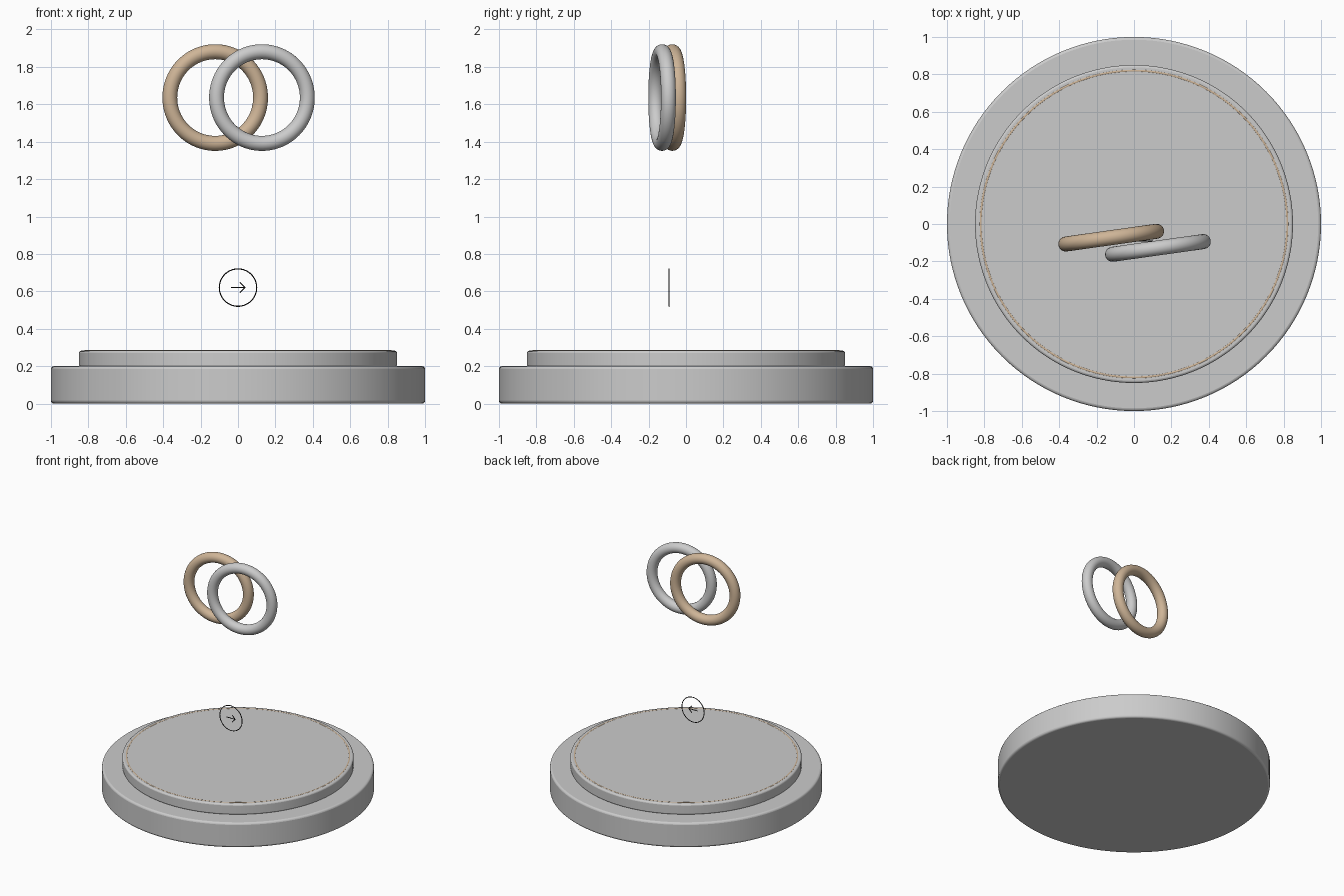
import bpy, math
from mathutils import Vector

if "Cube" in bpy.data.objects:
    bpy.data.objects.remove(bpy.data.objects["Cube"])


def material(name, rgb):
    m = bpy.data.materials.new(name)
    m.diffuse_color = (*rgb, 1)
    m.use_nodes = True
    m.node_tree.nodes["Principled BSDF"].inputs["Base Color"].default_value = m.diffuse_color
    return m


tan = material("tan", (0.62, 0.46, 0.31))
black = material("black", (0.01, 0.01, 0.01))


def finish(name, mat=None, angle=35):
    ob = bpy.context.object
    ob.name = name
    bpy.ops.object.shade_smooth_by_angle(angle=math.radians(angle))
    if mat:
        ob.data.materials.append(mat)
    return ob


def disc(name, radius, z0, z1, bevel):
    bpy.ops.mesh.primitive_cylinder_add(vertices=128, radius=radius, depth=z1 - z0,
                                        location=(0, 0, (z0 + z1) / 2))
    ob = finish(name)
    mod = ob.modifiers.new("rounded_edge", 'BEVEL')
    mod.width, mod.segments, mod.limit_method = bevel, 3, 'ANGLE'


def ring(name, loc, rot, major, minor, mat=None, segs=96, sides=24):
    bpy.ops.mesh.primitive_torus_add(location=loc, rotation=rot, major_radius=major,
                                     minor_radius=minor, major_segments=segs, minor_segments=sides)
    finish(name, mat, 60)


def rod(name, a, b, radius, mat):
    a, b = Vector(a), Vector(b)
    d = b - a
    bpy.ops.mesh.primitive_cylinder_add(vertices=8, radius=radius, depth=d.length,
                                        location=(a + b) / 2,
                                        rotation=d.to_track_quat('Z', 'Y').to_euler())
    finish(name, mat, 60)


# Two-tier round stand with a thin inlaid trim ring
disc("base", 1.0, 0.0, 0.2, 0.015)
disc("upper_tier", 0.85, 0.195, 0.283, 0.012)
ring("trim_ring", (0, 0, 0.277), (0, 0, 0), 0.82, 0.008, tan, 128, 12)

# Pair of overlapping floating rings, turned slightly about z
turn = (math.radians(90), 0, math.radians(8))
ring("back_ring", (-0.122, -0.073, 1.636), turn, 0.245, 0.04, tan)
ring("front_ring", (0.128, -0.128, 1.636), turn, 0.245, 0.04)

# Thin outlined circle with an arrow
Y, Z, T = -0.09, 0.62, 0.003
ring("arrow_circle", (0, Y, Z), (math.radians(90), 0, 0), 0.1, T, black, 64, 8)
tip = (0.038, Y, Z)
rod("arrow_shaft", (-0.038, Y, Z), tip, T, black)
for label, s in (("upper", 1), ("lower", -1)):
    rod("arrow_head_" + label, (0.01, Y, Z + s * 0.028), tip, T, black)
